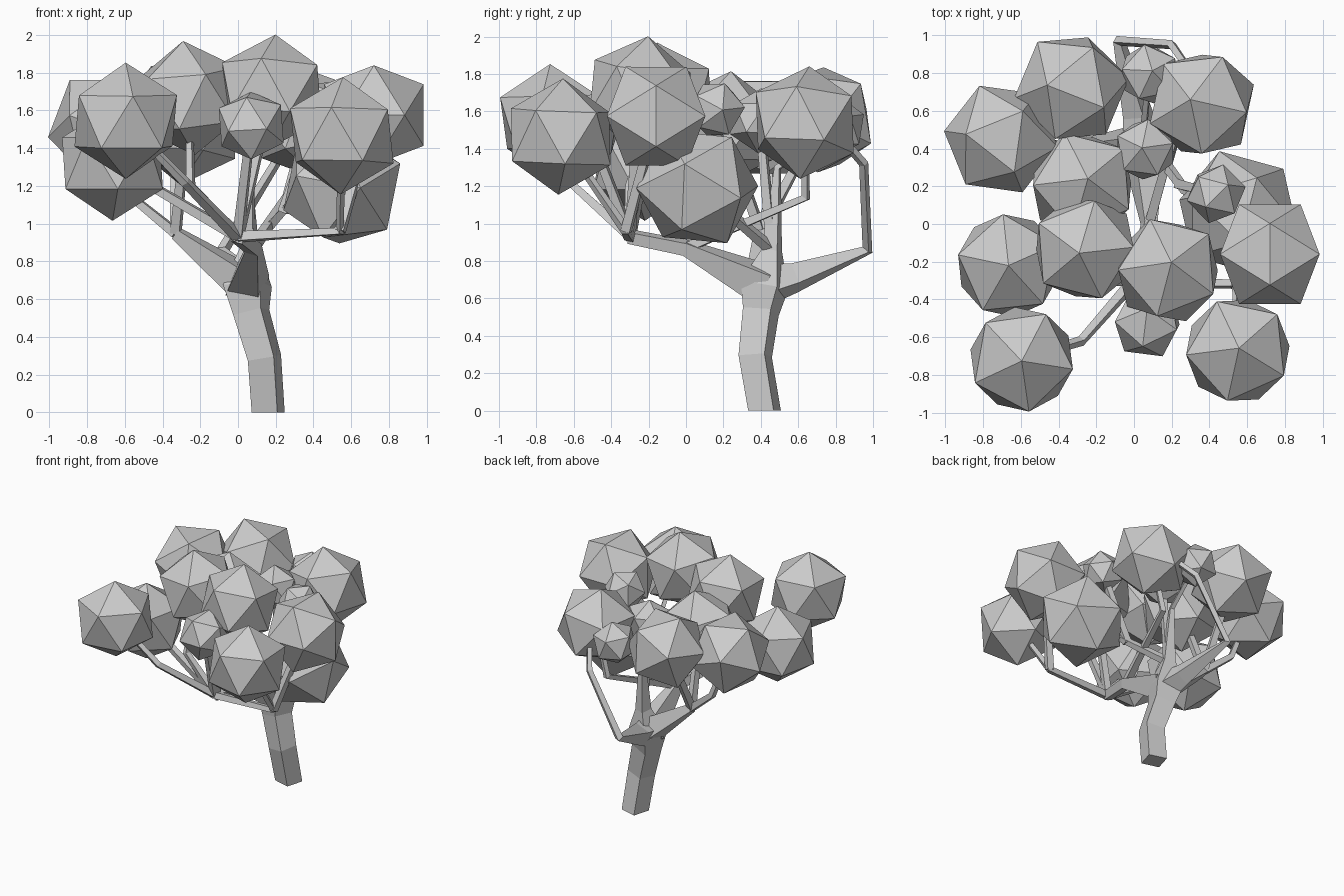
import bpy, bmesh, math
from mathutils import Vector, Quaternion

cube = bpy.data.objects.get("Cube")
if cube:
    bpy.data.objects.remove(cube, do_unlink=True)

grey = bpy.data.materials.new("plain_grey")
grey.use_nodes = True
grey.diffuse_color = (0.6, 0.6, 0.6, 1)
grey.node_tree.nodes["Principled BSDF"].inputs["Base Color"].default_value = (0.6, 0.6, 0.6, 1)

UP = Vector((0, 0, 1))


def limb(name, points, radii, spin=29):
    """Four-sided tapering tube that follows a path."""
    pts = [Vector(p) for p in points]
    dirs = [(b - a).normalized() for a, b in zip(pts, pts[1:])]
    bm = bmesh.new()
    rings = []
    turn = Quaternion(UP, math.radians(spin))
    last = UP
    for i, (p, r) in enumerate(zip(pts, radii)):
        # cut each joint along the bisector of its two segments
        d = (dirs[max(i - 1, 0)] + dirs[min(i, len(dirs) - 1)]).normalized()
        if i == 0 and name == "trunk":
            d = UP
        turn = last.rotation_difference(d) @ turn
        last = d
        ring = []
        for k in range(4):
            a = k * math.pi / 2
            ring.append(bm.verts.new(p + turn @ Vector((r * math.cos(a), r * math.sin(a), 0))))
        rings.append(ring)
    for lo, hi in zip(rings, rings[1:]):
        for k in range(4):
            n = (k + 1) % 4
            bm.faces.new((lo[k], lo[n], hi[n], hi[k]))
    bm.faces.new(rings[0][::-1])
    bm.faces.new(rings[-1])
    mesh = bpy.data.meshes.new(name)
    bm.to_mesh(mesh)
    bm.free()
    mesh.materials.append(grey)
    obj = bpy.data.objects.new(name, mesh)
    bpy.context.collection.objects.link(obj)


def leaf_ball(name, centre, radius, tilt, spin):
    """Twenty-sided foliage clump; tilt is the x, y lean of its top corner."""
    pole = Vector((*tilt, math.sqrt(1 - tilt[0] ** 2 - tilt[1] ** 2)))
    turn = UP.rotation_difference(pole) @ Quaternion(UP, math.radians(spin))
    bpy.ops.mesh.primitive_ico_sphere_add(
        subdivisions=1, radius=radius, location=centre, rotation=turn.to_euler())
    obj = bpy.context.object
    obj.name = obj.data.name = name
    obj.data.materials.append(grey)


# Foliage: centre, radius, lean, spin
foliage = {
    "back_right_leaves": ((-.33, .72, 1.555), .31, (-.42, .05), 48),
    "right_leaves": ((-.705, .45, 1.515), .31, (-.6, .084), 28),
    "middle_leaves": ((-.275, .21, 1.51), .308, (.1, .1), 40),
    "low_right_leaves": ((-.665, -.22, 1.32), .305, (0, 0), 24),
    "high_right_leaves": ((-.26, -.13, 1.665), .305, (-.1, -.08), 4),
    "front_right_leaves": ((-.595, -.717, 1.545), .308, (0, -.03), 62),
    "top_leaves": ((.18, -.245, 1.7), .305, (.06, .14), 40),
    "front_small_leaves": ((.07, -.525, 1.52), .195, (0, .4), 46),
    "front_left_leaves": ((.55, -.67, 1.465), .311, (.02, .04), 42),
    "left_leaves": ((.72, -.16, 1.575), .31, (0, .526), 54),
    "low_left_leaves": ((.55, .06, 1.195), .34, (.91, -.2), 54),
    "left_small_leaves": ((.435, .16, 1.61), .16, (.4, .3), 10),
    "back_left_leaves": ((.36, .635, 1.54), .308, (-.2, .08), 60),
    "back_small_leaves": ((.08, .795, 1.52), .17, (.1, .1), 30),
    "middle_small_leaves": ((.06, .395, 1.55), .175, (-.1, .05), 10),
}
for name, spec in foliage.items():
    leaf_ball(name, *spec)

# Trunk and the joints where branches meet
fork = (.05, .42, .67)
front_joint = (0, -.3, .93)
left_joint = (.54, -.32, .96)
right_joint = (-.33, .4, .95)
arch = (.08, 0, .87)
crown = (.06, .46, .86)

limb("trunk", [(.16, .42, 0), (.14, .37, .29), (.07, .4, .53), fork, crown,
               (.05, .49, 1.3), foliage["back_small_leaves"][0]],
     [.1, .102, .11, .145, .06, .022, .018])

# Main boughs
limb("front_bough", [fork, arch, front_joint], [.13, .05, .045])
limb("right_bough", [fork, right_joint], [.12, .04])
limb("back_bough", [fork, (.02, .58, .71), (-.08, .97, .86), (.2, .95, 1.32), (.34, .75, 1.55)],
     [.12, .085, .033, .026, .02])

# Thin branches: joints passed on the way to each clump
branches = {
    "front_right_leaves": [front_joint, (-.28, -.62, 1.22)],
    "low_right_leaves": [front_joint],
    "front_small_leaves": [front_joint],
    "top_leaves": [front_joint],
    "left_leaves": [left_joint],
    "front_left_leaves": [front_joint, left_joint],
    "high_right_leaves": [front_joint, (-.25, -.3, 1.2)],
    "middle_leaves": [right_joint],
    "right_leaves": [right_joint, (-.55, .45, 1.13)],
    "back_right_leaves": [right_joint],
    "middle_small_leaves": [crown],
    "low_left_leaves": [crown, (.27, .18, 1.1)],
    "left_small_leaves": [(.24, .21, 1.06)],
    "back_left_leaves": [arch, (.26, .64, 1.14)],
}
for target, path in branches.items():
    points = path + [foliage[target][0]]
    limb(target.replace("leaves", "branch"), points, [.036, .028, .02][:len(points)])
